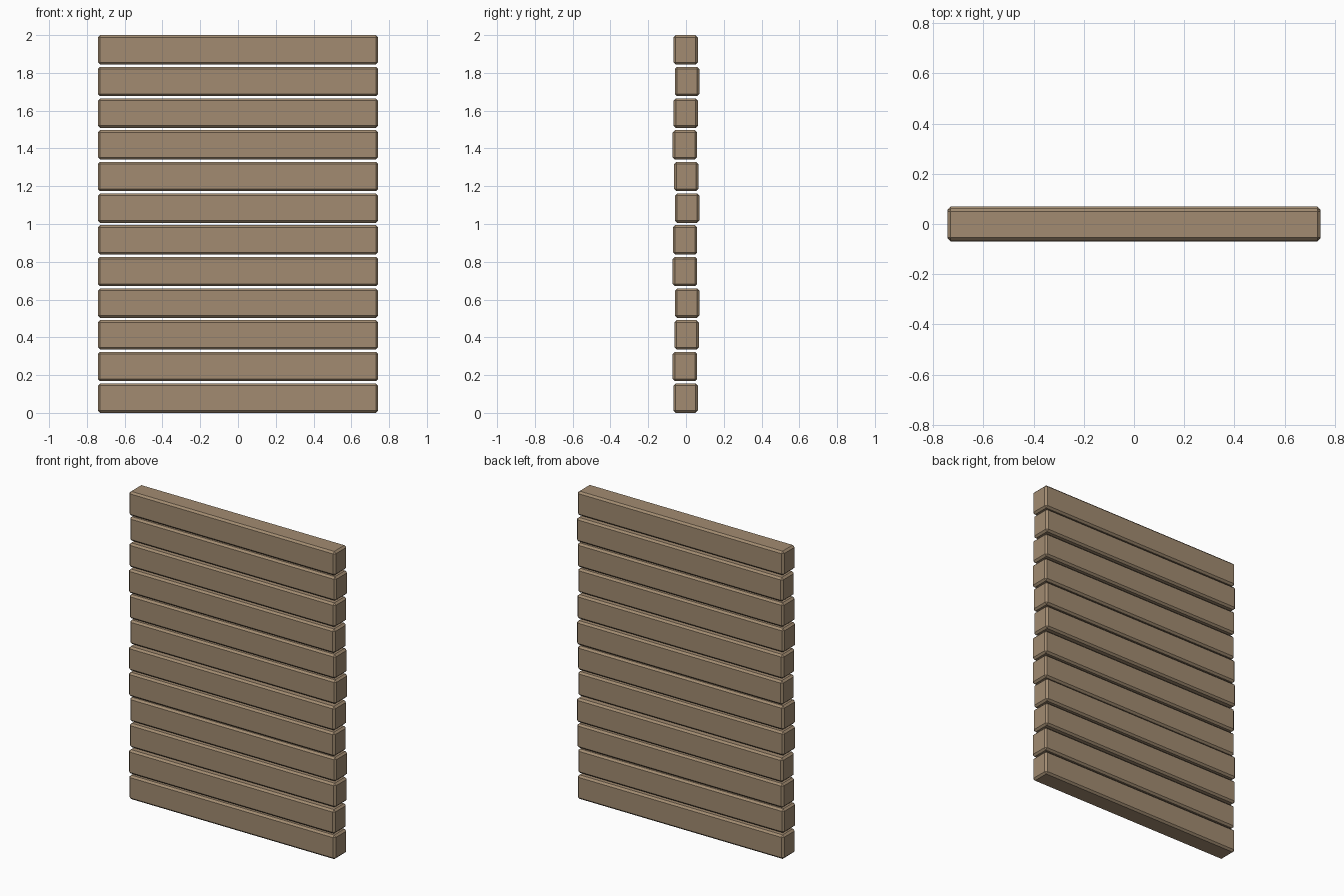
import bpy

if "Cube" in bpy.data.objects:
    bpy.data.objects.remove(bpy.data.objects["Cube"])

COUNT, LENGTH, THICK, HEIGHT = 12, 1.484, 0.129, 0.156
PITCH = (2.0 - HEIGHT) / (COUNT - 1)
BEVEL = 0.012
# Small depth shift of each plank, bottom to top
SHIFTS = [-0.002, -0.006, 0.003, 0.006, -0.006, -0.005,
          0.006, 0.001, -0.006, -0.001, 0.006, -0.002]

wood = bpy.data.materials.new("wood")
wood.diffuse_color = (0.36, 0.26, 0.165, 1)
wood.use_nodes = True
wood.node_tree.nodes["Principled BSDF"].inputs["Base Color"].default_value = wood.diffuse_color


def plank(index, shift):
    bpy.ops.mesh.primitive_cube_add(size=1, location=(0, shift, HEIGHT / 2 + index * PITCH))
    obj = bpy.context.object
    obj.name = f"plank_{index + 1}"
    obj.scale = (LENGTH, THICK, HEIGHT)
    bpy.ops.object.transform_apply(location=False, rotation=False, scale=True)
    obj.data.materials.append(wood)
    # Chamfered edges
    mod = obj.modifiers.new("chamfer", 'BEVEL')
    mod.width = BEVEL
    mod.segments = 1


# Stacked horizontal planks
for i, s in enumerate(SHIFTS):
    plank(i, s)
